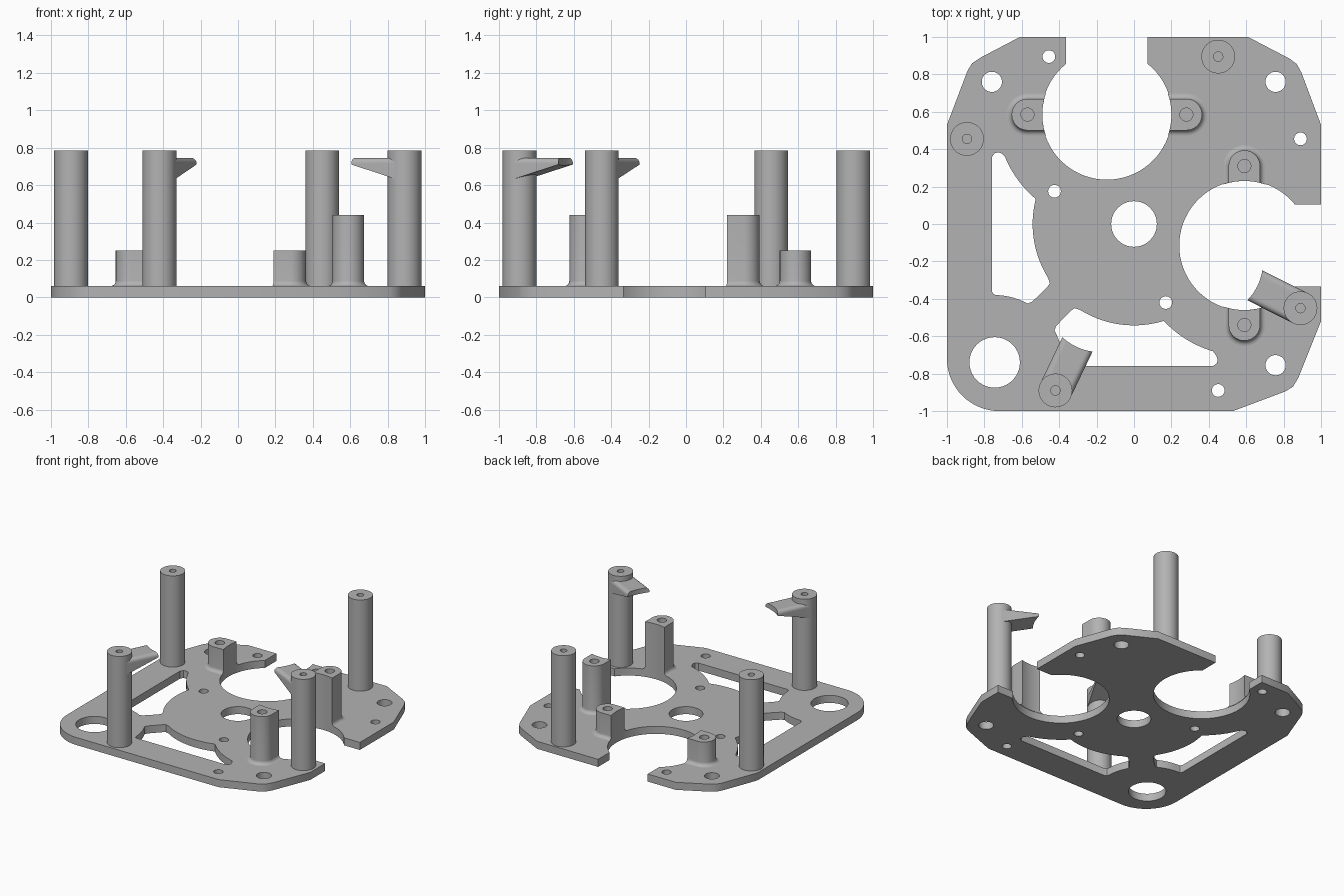
import bpy, bmesh
from math import sin, cos, sqrt, radians, atan2, pi

cube = bpy.data.objects.get("Cube")
if cube:
    bpy.data.objects.remove(cube, do_unlink=True)

grey = bpy.data.materials.new("plain_grey")
grey.use_nodes = True
COLOUR = (0.45, 0.45, 0.45, 1)
grey.diffuse_color = COLOUR
grey.node_tree.nodes["Principled BSDF"].inputs["Base Color"].default_value = COLOUR

PLATE = 0.06          # plate thickness
POST_R, POST_TOP = 0.09, 0.785
CUT_R = 0.348         # large round cut-outs
BACK_CUT = (-0.145, 0.585)
SIDE_CUT = (0.59, -0.115)


def arc(c, r, a0, a1, n):
    """Points along an arc, angles in degrees."""
    steps = [radians(a0 + (a1 - a0) * i / n) for i in range(n + 1)]
    return [(c[0] + r * cos(a), c[1] + r * sin(a)) for a in steps]


def circle(c, r, n=40):
    return arc(c, r, 0, 360, n)[:-1]


def finish(name, bm):
    bmesh.ops.recalc_face_normals(bm, faces=bm.faces)
    mesh = bpy.data.meshes.new(name)
    bm.to_mesh(mesh)
    bm.free()
    mesh.materials.append(grey)
    ob = bpy.data.objects.new(name, mesh)
    bpy.context.collection.objects.link(ob)
    bpy.ops.object.select_all(action='DESELECT')
    ob.select_set(True)
    bpy.context.view_layer.objects.active = ob
    bpy.ops.object.shade_smooth_by_angle(angle=radians(32))
    return ob


def solid(name, layers, holes):
    """Loft outlines given as (z, loop), with straight holes right through."""
    bm = bmesh.new()
    bottom, top = layers[0][0], layers[-1][0]
    caps = {bottom: [], top: []}
    for stack in [layers] + [[(bottom, h), (top, h)] for h in holes]:
        rings = [[bm.verts.new((x, y, z)) for x, y in loop] for z, loop in stack]
        for lo, hi in zip(rings, rings[1:]):
            for i in range(len(lo)):
                j = (i + 1) % len(lo)
                bm.faces.new((lo[i], lo[j], hi[j], hi[i]))
        for z, ring in ((bottom, rings[0]), (top, rings[-1])):
            caps[z] += [bm.edges.get((ring[i - 1], ring[i])) for i in range(len(ring))]
    for edges in caps.values():
        bmesh.ops.triangle_fill(bm, edges=edges, use_beauty=True, normal=(0, 0, 1))
    return finish(name, bm)


# Plate outline, counter-clockwise, with two open round cut-outs
mouth = 0.218
open_angle = math_angle = atan2(mouth, sqrt(CUT_R ** 2 - mouth ** 2)) * 180 / pi
outline = arc((-0.72, -0.72), 0.28, 180, 270, 16)
outline += [(0.53, -1), (0.81, -0.895), (0.85, -0.87), (0.88, -0.82), (1, -0.52)]
outline += [(1, SIDE_CUT[1] - mouth)]
outline += arc(SIDE_CUT, CUT_R, 360 - open_angle, open_angle, 56)
outline += [(1, SIDE_CUT[1] + mouth), (1, 0.53), (0.895, 0.81), (0.87, 0.855),
            (0.83, 0.885), (0.61, 1), (BACK_CUT[0] + mouth, 1)]
outline += arc(BACK_CUT, CUT_R, 90 - open_angle, open_angle - 270, 56)
outline += [(BACK_CUT[0] - mouth, 1), (-0.61, 1), (-0.82, 0.89), (-0.865, 0.86),
            (-0.89, 0.82), (-1, 0.53)]


# Long weight-saving slots, one the diagonal mirror of the other
def slot(cut, meet, a0, a1):
    pts = [(-0.76, -0.36), (-0.75, -0.377)]
    pts += arc((-0.745, -0.74), 0.36, 88, 65, 8)
    pts += [(-0.568, -0.425), (-0.545, -0.416), (-0.463, -0.337), (-0.45, -0.317)]
    pts += arc((0, 0), 0.542, 212, meet, 24)
    pts += arc(cut, 0.59, a0, a1, 12)
    y = pts[-1][1]
    return pts + [(-0.705, y + 0.018), (-0.725, y + 0.025), (-0.745, y + 0.02), (-0.76, y)]


left_slot = slot(BACK_CUT, 166, 229, 202.6)
front_slot = [(y, x) for x, y in slot(SIDE_CUT[::-1], 163, 226, 196.5)]

holes = [left_slot, front_slot, circle((0, 0), 0.122), circle((-0.745, -0.74), 0.135)]
holes += [circle(c, 0.054) for c in ((-0.76, 0.76), (0.757, 0.76), (0.757, -0.755))]
holes += [circle(c, 0.034, 24) for c in ((-0.455, 0.895), (0.89, 0.455), (0.45, -0.89),
                                         (-0.425, 0.175), (0.17, -0.42))]
solid("base_plate", [(0, outline), (PLATE, outline)], holes)

# Tall hollow posts
posts = {"back_left_post": (0.45, 0.895), "back_right_post": (-0.893, 0.455),
         "front_left_post": (0.89, -0.45), "front_right_post": (-0.42, -0.89)}
for name, c in posts.items():
    ring = circle(c, POST_R, 48)
    solid(name, [(PLATE, ring), (POST_TOP, ring)], [circle(c, 0.025, 24)])


# U-shaped mounting bosses beside the cut-outs, flared at the foot
def boss(name, cut, angle, height):
    reach, radius, fillet = 0.425, 0.084, 0.028
    a = radians(angle)

    def place(p):
        return (cut[0] + p[0] * cos(a) - p[1] * sin(a),
                cut[1] + p[0] * sin(a) + p[1] * cos(a))

    def section(r):
        pts = arc((reach, 0), r, -90, 90, 24)
        for i in range(13):
            t = r - 2 * r * i / 12
            pts.append((sqrt(0.345 ** 2 - t * t), t))
        return [place(p) for p in pts]

    layers = []
    for i in range(7):
        q = radians(15 * i)
        layers.append((PLATE + fillet * (1 - cos(q)), section(radius + fillet * (1 - sin(q)))))
    layers.append((height, section(radius)))
    solid(name, layers, [circle(place((reach, 0)), 0.035, 24)])


boss("back_right_boss", BACK_CUT, 180, 0.25)
boss("back_left_boss", BACK_CUT, 0, 0.25)
boss("side_rear_boss", SIDE_CUT, 90, 0.44)
boss("side_front_boss", SIDE_CUT, -90, 0.44)


# Wedge arms near the tops of the front posts, with a hollowed tip
def arm(name, c, angle):
    a, half, tip = radians(angle), 0.0895, 0.273
    bm = bmesh.new()
    rows = []
    for i in range(25):
        t = -half * cos(pi * i / 24)
        start = sqrt(half ** 2 - t * t)
        end = tip - 0.014 * (1 - (t / half) ** 2)
        # rounded upper side edges
        over = max(0, abs(t) - half + 0.028)
        top = 0.717 + sqrt(max(0, 0.028 ** 2 - over ** 2))
        slope = 0.08 / tip
        section = [(start, top), (end, top), (end, 0.63 + slope * end),
                   (start, 0.63 + slope * start)]
        rows.append([bm.verts.new((c[0] + s * cos(a) - t * sin(a),
                                   c[1] + s * sin(a) + t * cos(a), z)) for s, z in section])
    for p, q in zip(rows, rows[1:]):
        for k in range(4):
            m = (k + 1) % 4
            bm.faces.new((p[k], p[m], q[m], q[k]))
    bm.faces.new(rows[0])
    bm.faces.new(rows[-1])
    finish(name, bm)


arm("front_left_arm", posts["front_left_post"], 153.4)
arm("front_right_arm", posts["front_right_post"], 64.5)
